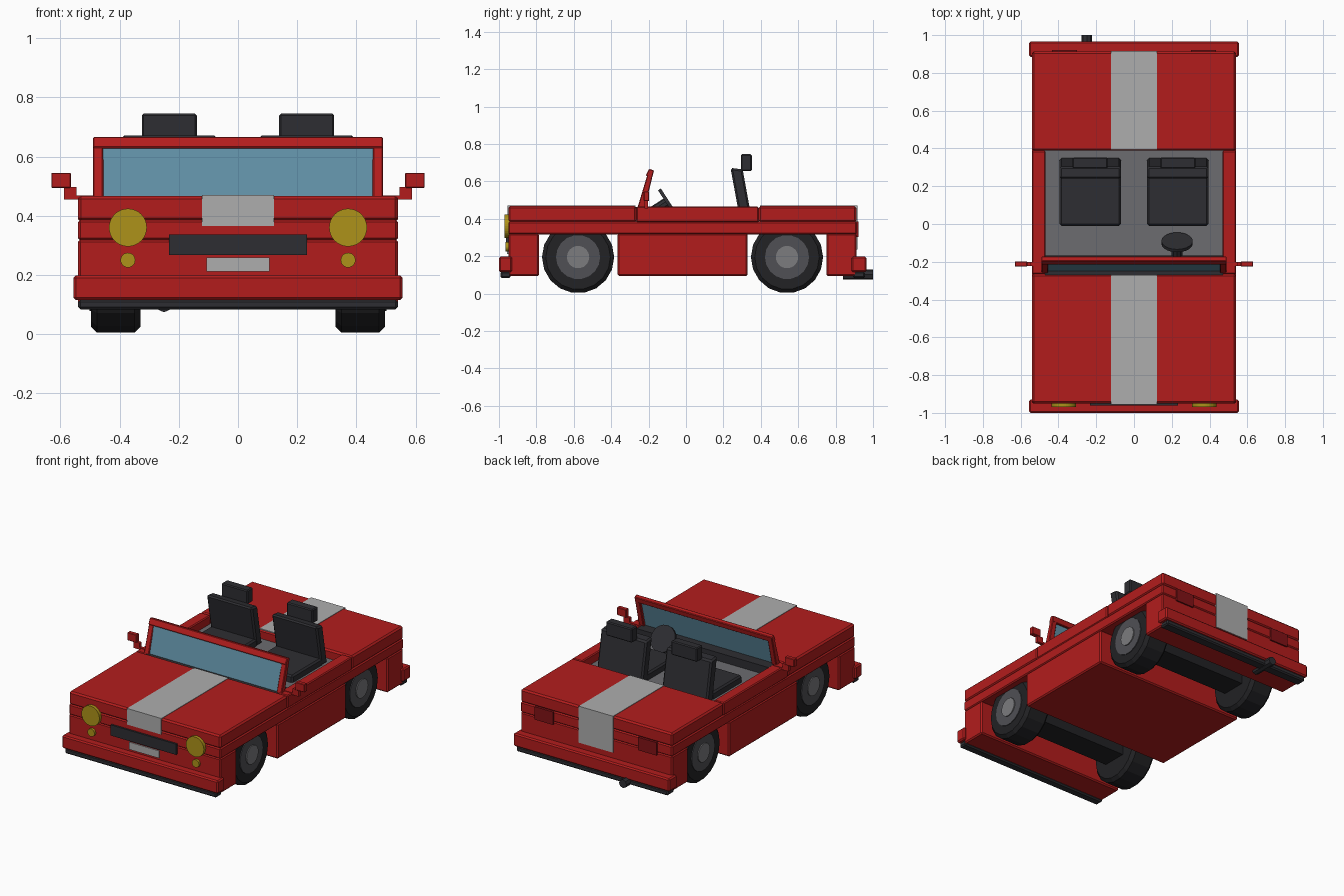
import bpy, bmesh
from math import pi
from mathutils import Matrix, Vector

if "Cube" in bpy.data.objects:
    bpy.data.objects.remove(bpy.data.objects["Cube"])


def material(name, r, g, b):
    m = bpy.data.materials.new(name)
    m.diffuse_color = (r, g, b, 1)
    m.use_nodes = True
    m.node_tree.nodes["Principled BSDF"].inputs["Base Color"].default_value = m.diffuse_color
    return m


RED = material("red_paint", 0.45, 0.012, 0.012)
DARK = material("dark_trim", 0.027, 0.027, 0.032)
TYRE = material("tyre_rubber", 0.016, 0.016, 0.018)
RIM = material("rim", 0.08, 0.08, 0.09)
CAP = material("cap", 0.2, 0.2, 0.21)
SILVER = material("stripe", 0.42, 0.42, 0.42)
FLOOR = material("floor_grey", 0.15, 0.15, 0.16)
GLASS = material("glass", 0.12, 0.28, 0.38)
YELLOW = material("lamp_yellow", 0.42, 0.29, 0.01)
TAIL = material("tail_red", 0.22, 0.006, 0.008)


def finish(name, bm, mat, bevel=0.0):
    bmesh.ops.recalc_face_normals(bm, faces=bm.faces[:])
    me = bpy.data.meshes.new(name)
    bm.to_mesh(me)
    bm.free()
    ob = bpy.data.objects.new(name, me)
    bpy.context.collection.objects.link(ob)
    me.materials.append(mat)
    if bevel:
        b = ob.modifiers.new("bevel", 'BEVEL')
        b.width, b.segments = bevel, 1
    return ob


def prism(name, profile, x0, x1, mat, bevel=0.0):
    """Side profile of (y, z) points extruded along x."""
    bm = bmesh.new()
    face = bm.faces.new([bm.verts.new((x0, y, z)) for y, z in profile])
    ext = bmesh.ops.extrude_face_region(bm, geom=[face])['geom']
    bmesh.ops.translate(bm, vec=(x1 - x0, 0, 0),
                        verts=[v for v in ext if isinstance(v, bmesh.types.BMVert)])
    return finish(name, bm, mat, bevel)


def box(name, x, y, z, mat, bevel=0.0):
    return prism(name, [(y[0], z[0]), (y[1], z[0]), (y[1], z[1]), (y[0], z[1])],
                 x[0], x[1], mat, bevel)


def cyl(name, centre, r, depth, axis, mat, sides=16, bevel=0.0):
    bm = bmesh.new()
    rot = Vector((0, 0, 1)).rotation_difference(Vector(axis)).to_matrix().to_4x4()
    bmesh.ops.create_cone(bm, cap_ends=True, segments=sides, radius1=r, radius2=r,
                          depth=depth, matrix=Matrix.Translation(centre) @ rot)
    ob = finish(name, bm, mat, bevel)
    if bevel:
        ob.modifiers["bevel"].limit_method = 'ANGLE'
        ob.modifiers["bevel"].angle_limit = pi / 3
    return ob


W = 0.54
FULL = (-W, W)

# Body: three lower blocks, a full-length middle band, and the top panels
for name, y in (("front_lower_body", (-0.95, -0.785)), ("sill_body", (-0.366, 0.33)),
                ("rear_lower_body", (0.75, 0.912))):
    box(name, FULL, y, (0.094, 0.32), RED, 0.008)
box("middle_band", FULL, (-0.95, 0.912), (0.317, 0.385), RED, 0.007)
box("hood", FULL, (-0.95, -0.265), (0.382, 0.467), RED, 0.01)
box("rear_deck", FULL, (0.388, 0.912), (0.382, 0.467), RED, 0.01)
box("cabin_floor", (-0.475, 0.475), (-0.27, 0.39), (0.38, 0.41), FLOOR)

# Bumpers with dark lips
for name, y in (("front", (-1.0, -0.93)), ("rear", (0.885, 0.965))):
    box(name + "_bumper", (-0.556, 0.556), y, (0.115, 0.198), RED, 0.008)
    box(name + "_lip", FULL, (y[0] + 0.007, y[1] - 0.007), (0.083, 0.117), DARK, 0.008)

# Stripes over hood and rear deck
S = (-0.122, 0.122)
box("hood_stripe", S, (-0.953, -0.27), (0.455, 0.47), SILVER)
box("nose_stripe", S, (-0.955, -0.94), (0.366, 0.47), SILVER)
box("deck_stripe", S, (0.395, 0.917), (0.455, 0.47), SILVER)
box("tail_stripe", S, (0.9, 0.917), (0.235, 0.47), SILVER)

# Grille, plate, exhaust
box("grille", (-0.233, 0.233), (-0.962, -0.94), (0.268, 0.337), DARK)
box("front_plate", (-0.107, 0.107), (-0.957, -0.94), (0.211, 0.258), SILVER)
cyl("exhaust", (-0.25, 0.92, 0.101), 0.027, 0.16, (0, 1, 0), DARK, 8)

# Windscreen
prism("windscreen_top", [(-0.216, 0.63), (-0.18, 0.622), (-0.171, 0.659), (-0.197, 0.667)],
      -0.49, 0.49, RED, 0.004)
prism("windscreen_glass", [(-0.25, 0.455), (-0.238, 0.455), (-0.193, 0.635), (-0.205, 0.635)],
      -0.457, 0.457, GLASS)
box("dashboard", (-0.47, 0.47), (-0.27, -0.168), (0.4, 0.462), DARK)

for s, side in ((-1, "left"), (1, "right")):
    # Doors, pillars and mirrors
    box(side + "_door", (s * 0.468, s * W), (-0.265, 0.388), (0.382, 0.465), RED, 0.006)
    prism(side + "_pillar", [(-0.262, 0.45), (-0.222, 0.45), (-0.172, 0.657), (-0.197, 0.667)],
          s * 0.455, s * 0.49, RED, 0.004)
    box(side + "_mirror_arm", (s * 0.48, s * 0.588), (-0.222, -0.202), (0.455, 0.468), RED)
    box(side + "_mirror_stem", (s * 0.545, s * 0.588), (-0.222, -0.202), (0.46, 0.497), RED)
    box(side + "_mirror", (s * 0.565, s * 0.631), (-0.226, -0.198), (0.494, 0.545), RED, 0.003)

    # Lamps
    cyl(side + "_headlight", (s * 0.372, -0.955, 0.36), 0.064, 0.03, (0, 1, 0), YELLOW, 32)
    cyl(side + "_indicator", (s * 0.372, -0.952, 0.25), 0.025, 0.025, (0, 1, 0), YELLOW, 24)
    box(side + "_tail_light", (s * 0.303, s * 0.435), (0.9, 0.921), (0.302, 0.385), TAIL)

    # Seats: cushion, forward-leaning back, headrest
    c = s * 0.232
    sx = (c - 0.162, c + 0.162)
    box(side + "_seat_cushion", sx, (-0.01, 0.3), (0.4, 0.455), DARK, 0.01)
    prism(side + "_seat_back", [(0.287, 0.405), (0.35, 0.405), (0.303, 0.664), (0.238, 0.672)],
          *sx, DARK, 0.01)
    box(side + "_headrest", (c - 0.093, c + 0.093), (0.294, 0.352), (0.655, 0.745), DARK, 0.006)

    # Wheels
    for y, end in ((-0.577, "front"), (0.54, "rear")):
        n = side + "_" + end
        cyl(n + "_tyre", (s * 0.413, y, 0.195), 0.193, 0.168, (1, 0, 0), TYRE, 18, 0.02)
        cyl(n + "_rim", (s * 0.45, y, 0.195), 0.118, 0.104, (1, 0, 0), RIM, 18)
        cyl(n + "_cap", (s * 0.45, y, 0.195), 0.06, 0.116, (1, 0, 0), CAP, 18)

# Axle housings between the wheels
for y, end in ((-0.577, "front"), (0.54, "rear")):
    box(end + "_axle", (-0.34, 0.34), (y - 0.08, y + 0.08), (0.14, 0.3), TYRE)

# Steering wheel and column
axis = Vector((0, 0.84, 0.54)).normalized()
hub = Vector((0.228, -0.097, 0.487))
cyl("steering_wheel", hub, 0.083, 0.018, axis, DARK, 20)
cyl("steering_column", hub - axis * 0.05, 0.03, 0.1, axis, DARK, 10)
